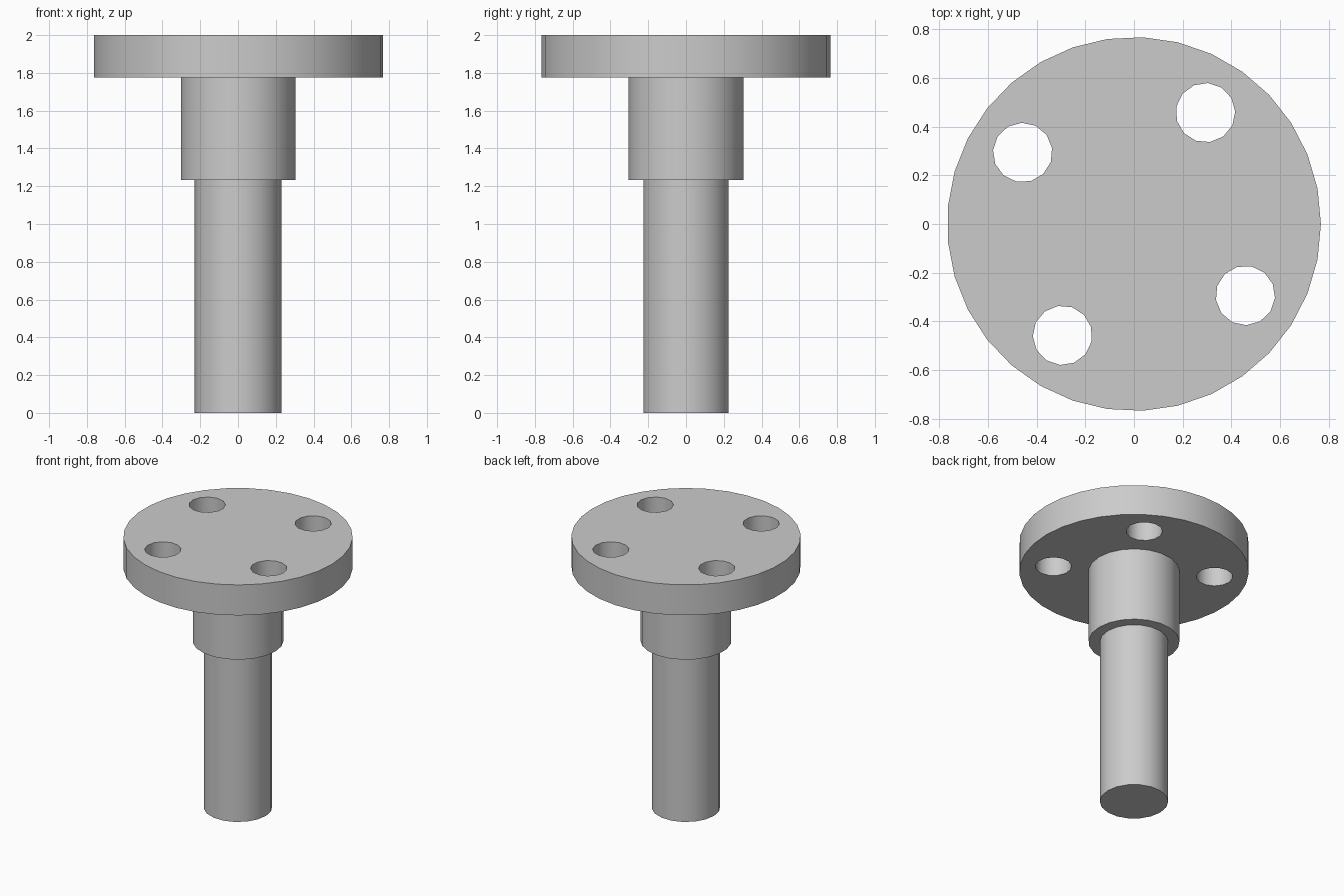
import bpy
import bmesh
import math
from mathutils import Matrix, Vector

cube = bpy.data.objects.get("Cube")
if cube:
    bpy.data.objects.remove(cube, do_unlink=True)

steel = bpy.data.materials.new("grey_steel")
steel.use_nodes = True
grey = (0.6, 0.6, 0.6, 1.0)
steel.diffuse_color = grey
steel.node_tree.nodes["Principled BSDF"].inputs["Base Color"].default_value = grey


def cylinder(name, radius, bottom, top, sides, centre=(0, 0), turn=0.0, open_top=False):
    """Upright cylinder with its first corner at angle 'turn'."""
    bm = bmesh.new()
    ring = []
    for i in range(sides):
        a = turn + math.tau * i / sides
        ring.append(bm.verts.new((centre[0] + radius * math.cos(a),
                                  centre[1] + radius * math.sin(a), bottom)))
    base = bm.faces.new(ring)
    lifted = bmesh.ops.extrude_face_region(bm, geom=[base], use_keep_orig=True)["geom"]
    bmesh.ops.translate(bm, vec=Vector((0, 0, top - bottom)),
                        verts=[v for v in lifted if isinstance(v, bmesh.types.BMVert)])
    bmesh.ops.recalc_face_normals(bm, faces=bm.faces)
    if open_top:
        caps = [f for f in bm.faces if f.normal.z > 0.9]
        bmesh.ops.delete(bm, geom=caps, context="FACES_ONLY")
    mesh = bpy.data.meshes.new(name)
    bm.to_mesh(mesh)
    bm.free()
    mesh.materials.append(steel)
    obj = bpy.data.objects.new(name, mesh)
    bpy.context.collection.objects.link(obj)
    return obj


def activate(obj):
    bpy.ops.object.select_all(action="DESELECT")
    obj.select_set(True)
    bpy.context.view_layer.objects.active = obj


# Stepped stem and top disc
shaft = cylinder("shaft", 0.229, 0.0, 1.233, 18, open_top=True)
collar = cylinder("collar", 0.305, 1.233, 1.775, 21, open_top=True)
flange = cylinder("flange", 0.767, 1.775, 2.0, 33)

# Four bolt holes drilled through the flange
for i in range(4):
    angle = 1.0 + i * math.pi / 2
    centre = (0.543 * math.cos(angle), 0.543 * math.sin(angle))
    drill = cylinder("hole_cutter", 0.122, 1.7, 2.1, 13, centre, angle)
    drill.hide_render = True
    cut = flange.modifiers.new("bolt_hole", "BOOLEAN")
    cut.operation = "DIFFERENCE"
    cut.solver = "EXACT"
    cut.object = drill
    activate(flange)
    bpy.ops.object.modifier_apply(modifier=cut.name)
    bpy.data.objects.remove(drill, do_unlink=True)

# Smooth round walls with sharp rims
for part in (shaft, collar, flange):
    activate(part)
    bpy.ops.object.shade_smooth_by_angle(angle=math.radians(40))
